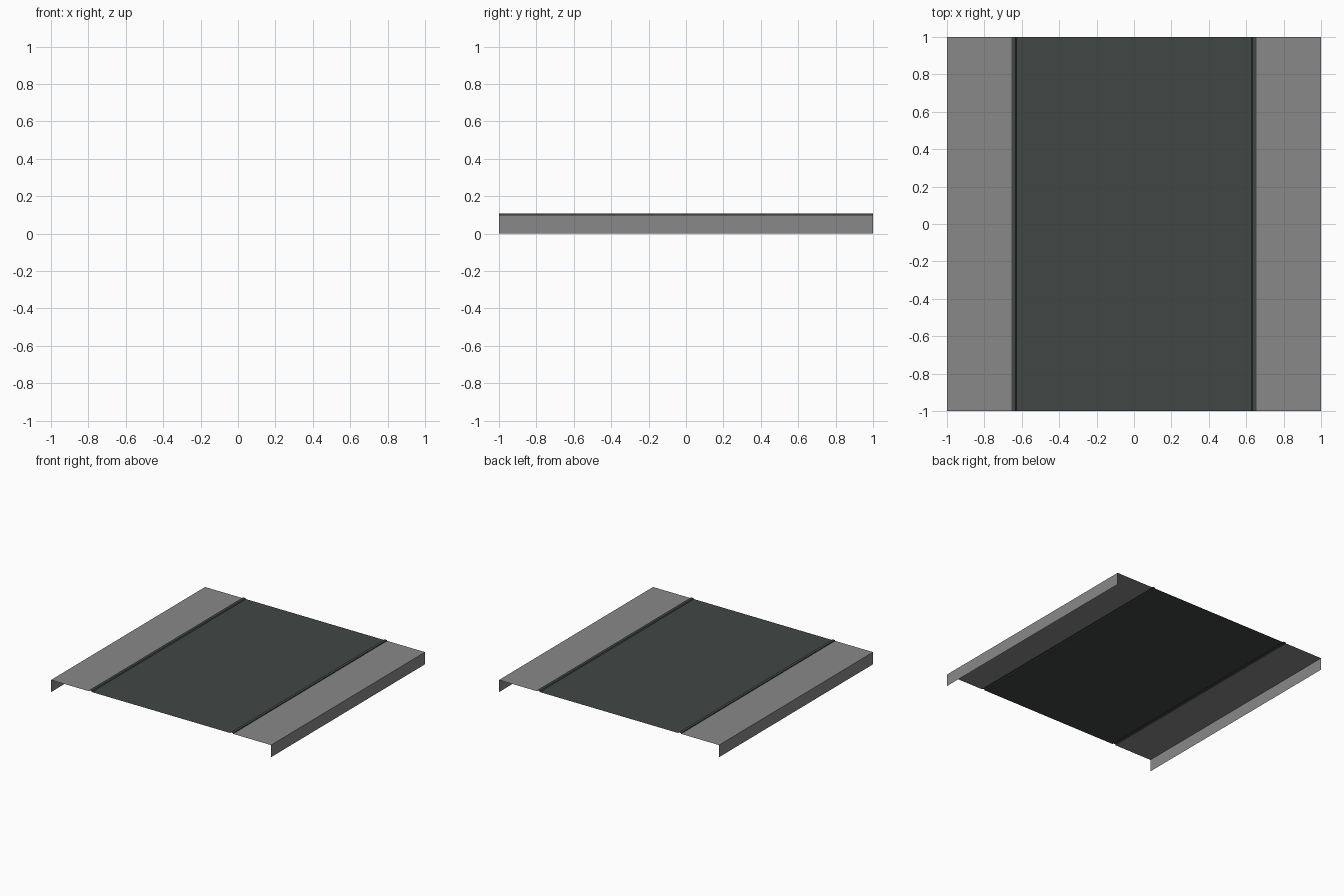
import bpy

if "Cube" in bpy.data.objects:
    bpy.data.objects.remove(bpy.data.objects["Cube"])


def material(name, rgb):
    m = bpy.data.materials.new(name)
    m.diffuse_color = (*rgb, 1.0)
    m.use_nodes = True
    m.node_tree.nodes["Principled BSDF"].inputs["Base Color"].default_value = m.diffuse_color
    return m


concrete = material("pavement_grey", (0.25, 0.25, 0.25))
asphalt = material("asphalt_dark", (0.053, 0.064, 0.062))


def strip(name, profile, mat):
    """Open sheet: an x/z profile swept along y from -1 to 1, no end caps."""
    n = len(profile)
    verts = [(x, y, z) for y in (-1, 1) for x, z in profile]
    faces = [(i, i + 1, n + i + 1, n + i) for i in range(n - 1)]
    mesh = bpy.data.meshes.new(name)
    mesh.from_pydata(verts, [], faces)
    mesh.materials.append(mat)
    ob = bpy.data.objects.new(name, mesh)
    bpy.context.collection.objects.link(ob)
    return ob


def mirrored(profile):
    return [(-x, z) for x, z in reversed(profile)]


# half profiles on the left side, running outside to inside
pavement = [(-1, 0), (-1, 0.1), (-0.655, 0.1)]
kerb = [(-0.655, 0.1), (-0.655, 0.107), (-0.633, 0.107), (-0.628, 0.1)]

for side, flip in (("left", False), ("right", True)):
    strip(side + "_pavement", mirrored(pavement) if flip else pavement, concrete)
    strip(side + "_kerb", mirrored(kerb) if flip else kerb, asphalt)

# flat road surface between the kerbs
strip("road", [(-0.628, 0.1), (0.628, 0.1)], asphalt)
